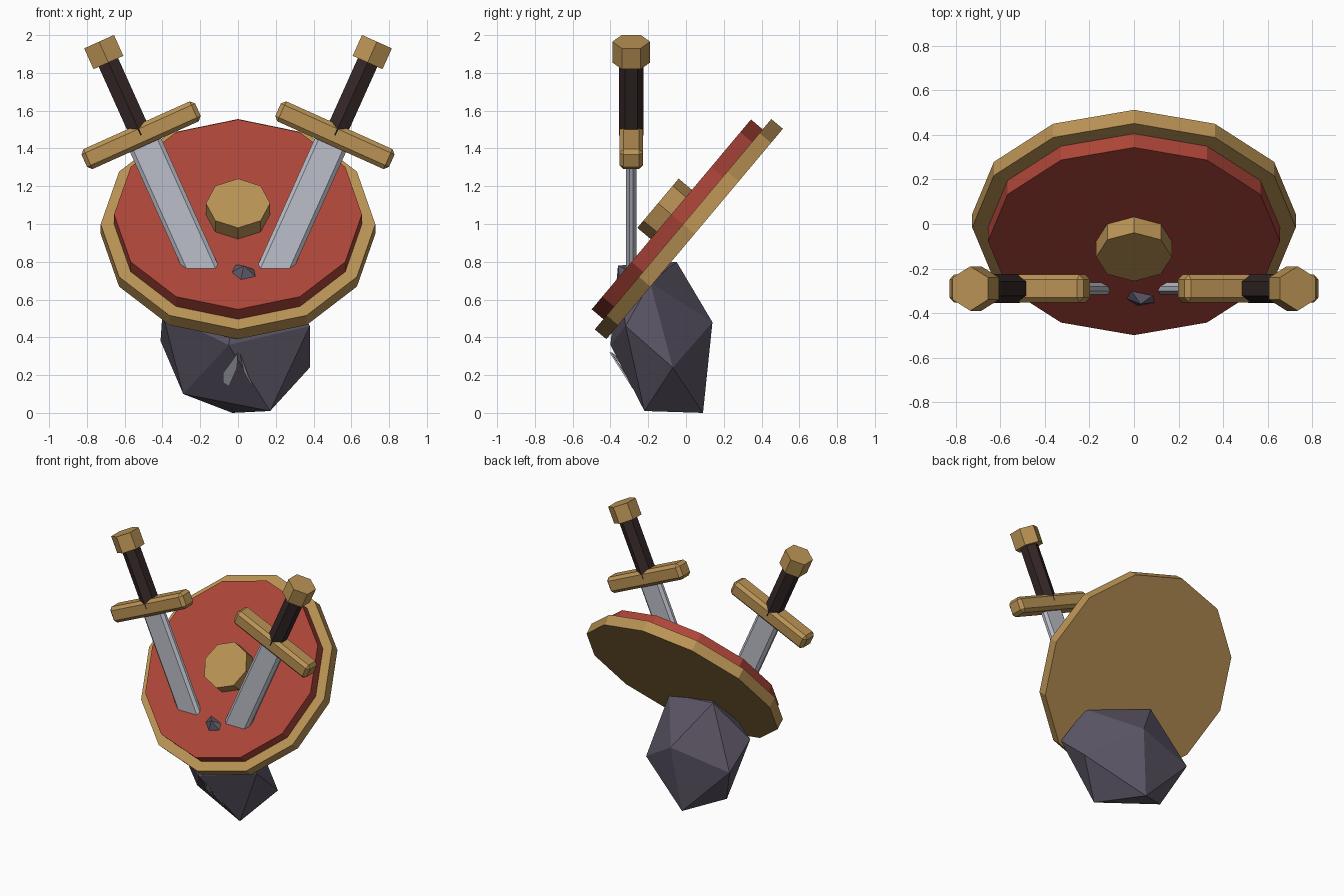
import bpy, bmesh
from math import sin, cos, pi, radians
from mathutils import Matrix, Vector

cube = bpy.data.objects.get("Cube")
if cube:
    bpy.data.objects.remove(cube)


def material(name, rgb):
    m = bpy.data.materials.new(name)
    m.use_nodes = True
    m.diffuse_color = (*rgb, 1)
    m.node_tree.nodes["Principled BSDF"].inputs["Base Color"].default_value = (*rgb, 1)
    return m


GOLD = material("gold", (0.49, 0.29, 0.09))
RED = material("red", (0.42, 0.06, 0.04))
STEEL = material("steel", (0.50, 0.52, 0.58))
LEATHER = material("dark leather", (0.035, 0.02, 0.02))
STONE = material("stone", (0.11, 0.095, 0.135))


def finish(name, bm, matrix, mat):
    bmesh.ops.recalc_face_normals(bm, faces=bm.faces)
    mesh = bpy.data.meshes.new(name)
    bm.to_mesh(mesh)
    bm.free()
    mesh.materials.append(mat)
    ob = bpy.data.objects.new(name, mesh)
    ob.matrix_world = matrix
    bpy.context.scene.collection.objects.link(ob)
    return ob


def polygon(n, r):
    # regular polygon with a corner on the y axis
    return [(r * sin(2 * pi * i / n), r * cos(2 * pi * i / n)) for i in range(n)]


def prism(name, profile, z0, z1, matrix, mat):
    bm = bmesh.new()
    low = [bm.verts.new((x, y, z0)) for x, y in profile]
    high = [bm.verts.new((x, y, z1)) for x, y in profile]
    bm.faces.new(low)
    bm.faces.new(high)
    for i in range(len(low)):
        j = (i + 1) % len(low)
        bm.faces.new((low[i], low[j], high[j], high[i]))
    return finish(name, bm, matrix, mat)


# Shield: stacked discs leaning back
tilt = Matrix.Translation((0, 0.015, 0.973)) @ Matrix.Rotation(radians(50), 4, 'X')
prism("shield_rim", polygon(12, 0.727), -0.04, 0.04, tilt, GOLD)
prism("shield_face", polygon(12, 0.656), 0, 0.121, tilt, RED)
prism("shield_boss", polygon(8, 0.17), 0.05, 0.213, tilt, GOLD)

# Two swords driven into the shield
blade_half = [(0.09, 0.01), (0.07, 0.027), (-0.07, 0.027), (-0.09, 0.01)]
blade_profile = blade_half + [(-x, -y) for x, y in blade_half]
for side, s in (("left", 1), ("right", -1)):
    frame = (Matrix.Translation((0.513 * s, -0.29, 1.47))
             @ Matrix.Rotation(radians(24.2) * s, 4, 'Y'))
    prism(side + "_blade", blade_profile, -0.9, 0, frame, STEEL)
    prism(side + "_grip", polygon(6, 0.065), 0, 0.45, frame, LEATHER)
    prism(side + "_pommel", polygon(6, 0.1), 0.422, 0.543, frame, GOLD)
    bm = bmesh.new()
    bmesh.ops.create_cube(bm, size=1)
    bmesh.ops.scale(bm, vec=(0.66, 0.125, 0.116), verts=bm.verts)
    bmesh.ops.bevel(bm, geom=bm.edges[:], offset=0.022, segments=1, affect='EDGES')
    finish(side + "_guard", bm, frame, GOLD)

# Rough twelve-cornered rock, its front corner poking through the shield
front, low_left, low_right = (Vector(p) for p in (
    (-0.05, -0.40, 0.36), (-0.29, -0.07, 0.10), (0.17, -0.22, 0.01)))
corners = [front, low_left, low_right,
           (0.38, -0.07, 0.24), (0.38, -0.32, 0.46), (-0.03, 0.09, 0),
           (0.03, 0.14, 0.48), (0.27, -0.19, 0.69), (-0.19, -0.05, 0.80),
           (-0.40, -0.19, 0.53), (0.03, -0.36, 0.78), (-0.41, 0.07, 0.38)]
bm = bmesh.new()
for p in corners:
    bm.verts.new(p)
bmesh.ops.convex_hull(bm, input=bm.verts)
finish("rock", bm, Matrix(), STONE)

# Steel slivers showing on the front of the rock
normal = (low_left - front).cross(low_right - front).normalized()


def on_rock(x, z):
    y = front.y - (normal.x * (x - front.x) + normal.z * (z - front.z)) / normal.y
    return Vector((x, y, z))


slivers = {
    "right_sliver": [(0, 0.32), (-0.08, 0.21), (-0.08, 0.16), (-0.05, 0.14), (-0.01, 0.23)],
    "left_sliver": [(0.01, 0.32), (0.03, 0.22), (0.08, 0.13), (0.05, 0.21)],
}
for name, outline in slivers.items():
    bm = bmesh.new()
    face = bm.faces.new([bm.verts.new(on_rock(x, z)) for x, z in outline])
    top = bmesh.ops.extrude_face_region(bm, geom=[face])["geom"]
    bmesh.ops.translate(bm, vec=(0, -0.009, 0),
                        verts=[g for g in top if isinstance(g, bmesh.types.BMVert)])
    finish(name, bm, Matrix(), STEEL)
